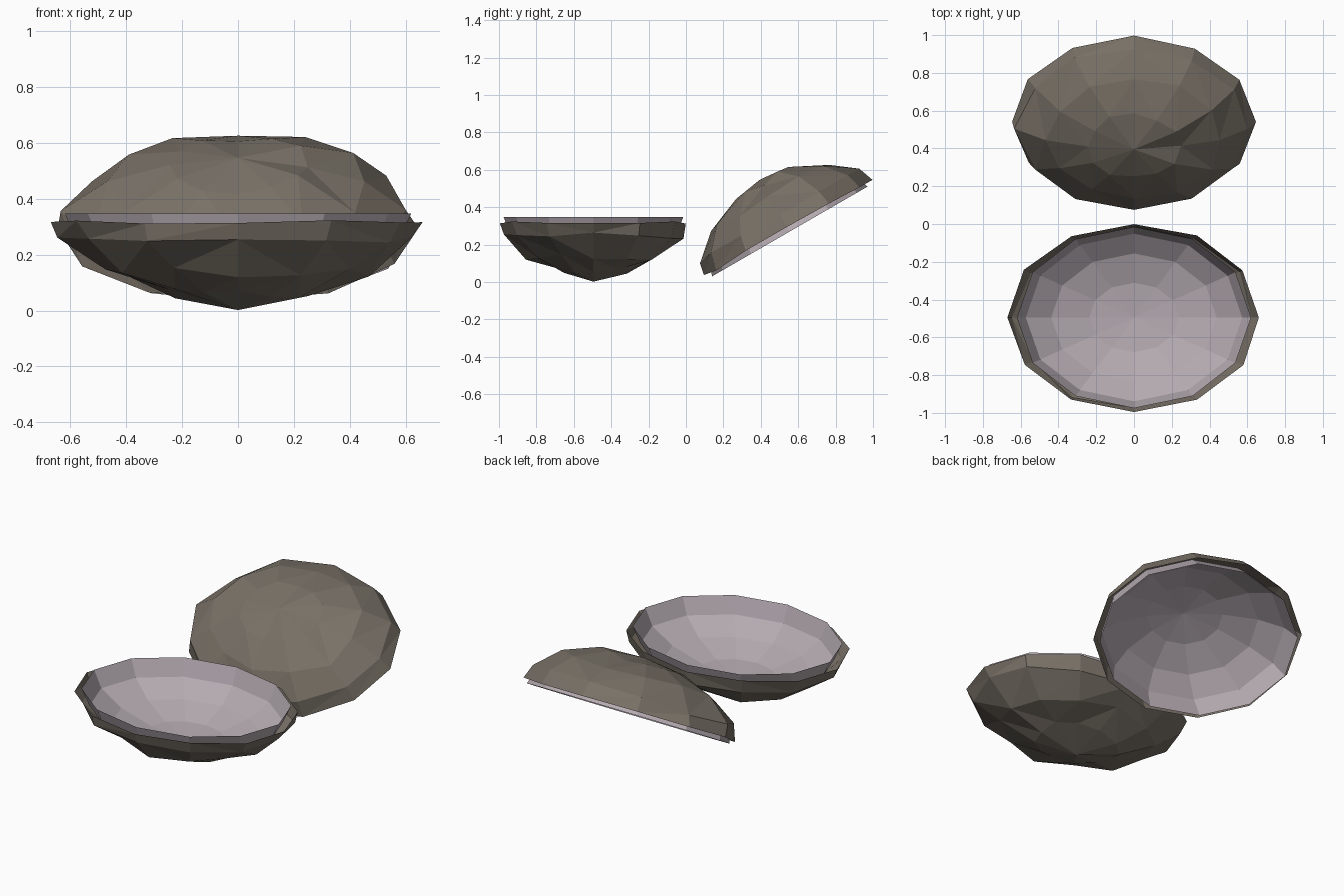
import bpy, bmesh, math, random
from mathutils import Matrix, Vector

if "Cube" in bpy.data.objects:
    bpy.data.objects.remove(bpy.data.objects["Cube"])

SIDES = 12
RX, RY = 0.62, 0.48      # liner rim half-axes


def material(name, rgb):
    m = bpy.data.materials.new(name)
    m.diffuse_color = (*rgb, 1)
    m.use_nodes = True
    m.node_tree.nodes["Principled BSDF"].inputs["Base Color"].default_value = m.diffuse_color
    return m


def bowl(name, profile, rx, ry, mat, place, jitter=0.0, seed=0, depth_sign=-1):
    """Open faceted bowl: profile holds (radius factor, depth) from rim to pole."""
    rnd = random.Random(seed)
    bm = bmesh.new()
    rings = []
    for k, (r, d) in enumerate(profile[:-1]):
        j = jitter * (0.4 if k == 0 else 1)
        ring = []
        for i in range(SIDES):
            a = 2 * math.pi * i / SIDES
            s = r + rnd.uniform(-j, j)
            z = d + rnd.uniform(-j, j) * 0.6
            ring.append(bm.verts.new((rx * s * math.cos(a), ry * s * math.sin(a), depth_sign * z)))
        rings.append(ring)
    pole = bm.verts.new((0, 0, depth_sign * profile[-1][1]))
    for a, b in zip(rings, rings[1:]):
        for i in range(SIDES):
            n = (i + 1) % SIDES
            bm.faces.new((a[i], b[i], b[n], a[n]))
    for i in range(SIDES):
        bm.faces.new((rings[-1][i], pole, rings[-1][(i + 1) % SIDES]))
    if jitter:
        bmesh.ops.triangulate(bm, faces=bm.faces[:])
    bmesh.ops.recalc_face_normals(bm, faces=bm.faces[:])
    # outer shells face away from the hollow, liners face into it
    flip = (sum((f.normal.z * depth_sign for f in bm.faces)) < 0) == bool(jitter)
    if flip:
        bmesh.ops.reverse_faces(bm, faces=bm.faces[:])
    bm.transform(place)
    me = bpy.data.meshes.new(name)
    bm.to_mesh(me)
    bm.free()
    ob = bpy.data.objects.new(name, me)
    bpy.context.collection.objects.link(ob)
    me.materials.append(mat)
    return ob


crust = material("crust", (0.19, 0.165, 0.135))
pearl = material("pearl", (0.46, 0.405, 0.44))

# Quarter-ellipse liner profile
liner = [(math.cos(t), 0.26 * math.sin(t)) for t in (math.pi / 8 * k for k in range(4))] + [(0, 0.26)]

# Lower half lies flat, upper half leans back with its dome up
low = Matrix.Translation((0, -0.495, 0.347))
high = Matrix.Translation((0, 0.555, 0.27)) @ Matrix.Rotation(math.radians(30), 4, 'X')

bowl("lower_liner", liner, RX, RY, pearl, low)
bowl("lower_shell", [(1, 0.03), (0.95, 0.1), (0.7, 0.21), (0.39, 0.285), (0, 0.345)],
     0.665, 0.50, crust, low, 0.03, 3)
bowl("upper_liner", liner, RX, RY, pearl, high, depth_sign=1)
bowl("upper_shell", [(1, 0.022), (0.95, 0.1), (0.72, 0.215), (0.39, 0.293), (0, 0.32)],
     0.65, 0.515, crust, high, 0.03, 8, depth_sign=1)
